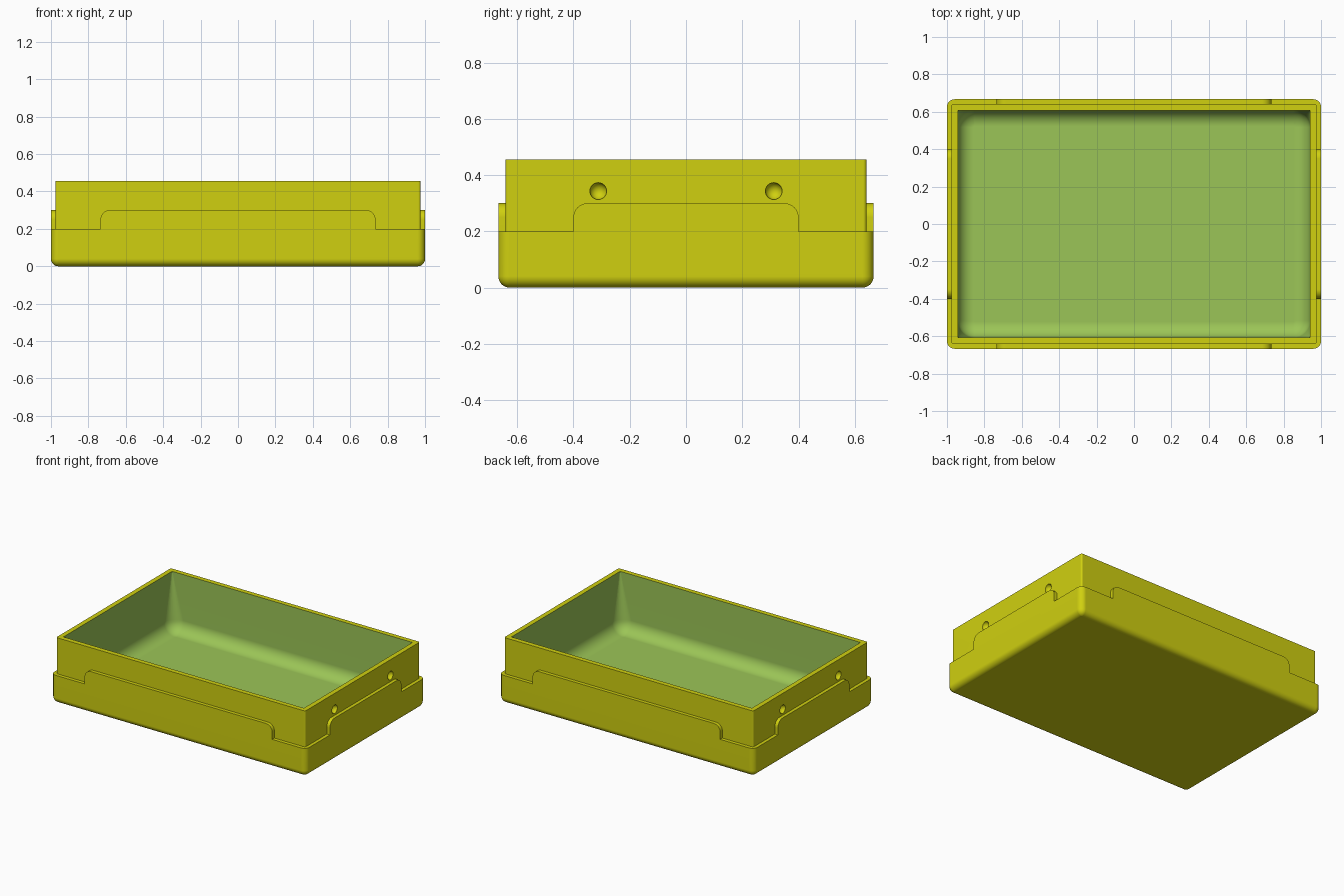
import bpy, bmesh, math
from mathutils import Matrix, Vector

if "Cube" in bpy.data.objects:
    bpy.data.objects.remove(bpy.data.objects["Cube"])


def material(name, rgb):
    m = bpy.data.materials.new(name)
    m.diffuse_color = (*rgb, 1)
    m.use_nodes = True
    m.node_tree.nodes["Principled BSDF"].inputs["Base Color"].default_value = m.diffuse_color
    return m


yellow = material("yellow_shell", (0.63, 0.63, 0.005))
green = material("green_lining", (0.33, 0.56, 0.095))

HX, HY = 1.0, 0.667          # outer half size
LEDGE, RIM, TOP = 0.2, 0.455, 0.3
SEG = 8


def to_object(bm, name, mats):
    mesh = bpy.data.meshes.new(name)
    bmesh.ops.recalc_face_normals(bm, faces=bm.faces)
    bm.to_mesh(mesh)
    bm.free()
    for m in mats:
        mesh.materials.append(m)
    ob = bpy.data.objects.new(name, mesh)
    bpy.context.collection.objects.link(ob)
    return ob


def rounded_loop(bm, hx, hy, r, z):
    """Ring of vertices around a rounded rectangle."""
    ring = []
    for i, (sx, sy) in enumerate([(1, 1), (-1, 1), (-1, -1), (1, -1)]):
        for k in range(SEG + 1):
            a = math.pi / 2 * (i + k / SEG)
            ring.append(bm.verts.new((sx * (hx - r) + r * math.cos(a),
                                      sy * (hy - r) + r * math.sin(a), z)))
    return ring


# Tray: rounded base, ledge, upper wall, rim and hollow with a filleted floor
sections = []                # (half x, half y, corner radius, z, lining?)
R = 0.04
for k in range(7):
    a = math.pi / 2 * k / 6
    d = R * (1 - math.sin(a)) * 0.97
    sections.append((HX - d, HY - d, R - d, R * (1 - math.cos(a)), False))
sections += [(HX, HY, R, LEDGE, False),
             (0.976, 0.642, 0.012, LEDGE, False),
             (0.976, 0.642, 0.012, RIM, False),
             (0.942, 0.608, 0.004, RIM, False)]
FLOOR, F = 0.045, 0.085
for k in range(9):
    a = math.pi / 2 * k / 8
    d = F * (1 - math.cos(a))
    sections.append((0.942 - d, 0.608 - d, 0.09 - d, FLOOR + F * (1 - math.sin(a)), True))

bm = bmesh.new()
rings = [rounded_loop(bm, *s[:4]) for s in sections]
for i in range(len(rings) - 1):
    a, b = rings[i], rings[i + 1]
    for j in range(len(a)):
        n = (j + 1) % len(a)
        f = bm.faces.new((a[j], a[n], b[n], b[j]))
        f.material_index = int(sections[i + 1][4])
bm.faces.new(rings[0][::-1])
bm.faces.new(rings[-1]).material_index = 1
tray = to_object(bm, "tray", [yellow, green])


def side_panel(name, half, dist, angle):
    """Raised tab with rounded top corners, flush with the outer wall."""
    r = 0.05
    pts = [(-half, LEDGE), (half, LEDGE)]
    for sx, a0 in ((1, 0), (-1, math.pi / 2)):
        for k in range(SEG + 1):
            a = a0 + math.pi / 2 * k / SEG
            pts.append((sx * (half - r) + r * math.cos(a), TOP - r + r * math.sin(a)))
    bm = bmesh.new()
    face = bm.faces.new([bm.verts.new((x, -dist, z)) for x, z in pts])
    ext = bmesh.ops.extrude_face_region(bm, geom=[face])
    bmesh.ops.translate(bm, vec=Vector((0, 0.04, 0)),
                        verts=[v for v in ext["geom"] if isinstance(v, bmesh.types.BMVert)])
    bmesh.ops.transform(bm, matrix=Matrix.Rotation(angle, 4, 'Z'), verts=bm.verts)
    return to_object(bm, name, [yellow])


def dimple(name, x, y):
    bm = bmesh.new()
    bmesh.ops.create_uvsphere(bm, u_segments=24, v_segments=12, radius=0.03,
                              matrix=Matrix.Translation((x, y, 0.343)))
    return to_object(bm, name, [yellow])


tools = []
for i in range(4):
    half, dist = ((0.735, HY), (0.4, HX))[i % 2]
    tools.append((side_panel("side_panel", half, dist, i * math.pi / 2), 'UNION'))
for x in (-0.976, 0.976):
    for y in (-0.312, 0.312):
        tools.append((dimple("dimple_cutter", x, y), 'DIFFERENCE'))

# Merge the panels and cut the round dimples
bpy.context.view_layer.objects.active = tray
tray.select_set(True)
for ob, op in tools:
    mod = tray.modifiers.new("join", 'BOOLEAN')
    mod.object, mod.operation, mod.solver = ob, op, 'EXACT'
    bpy.ops.object.modifier_apply(modifier=mod.name)
    bpy.data.objects.remove(ob)

bpy.ops.object.shade_smooth_by_angle(angle=math.radians(35))
wn = tray.modifiers.new("even_shading", 'WEIGHTED_NORMAL')
wn.keep_sharp = True
